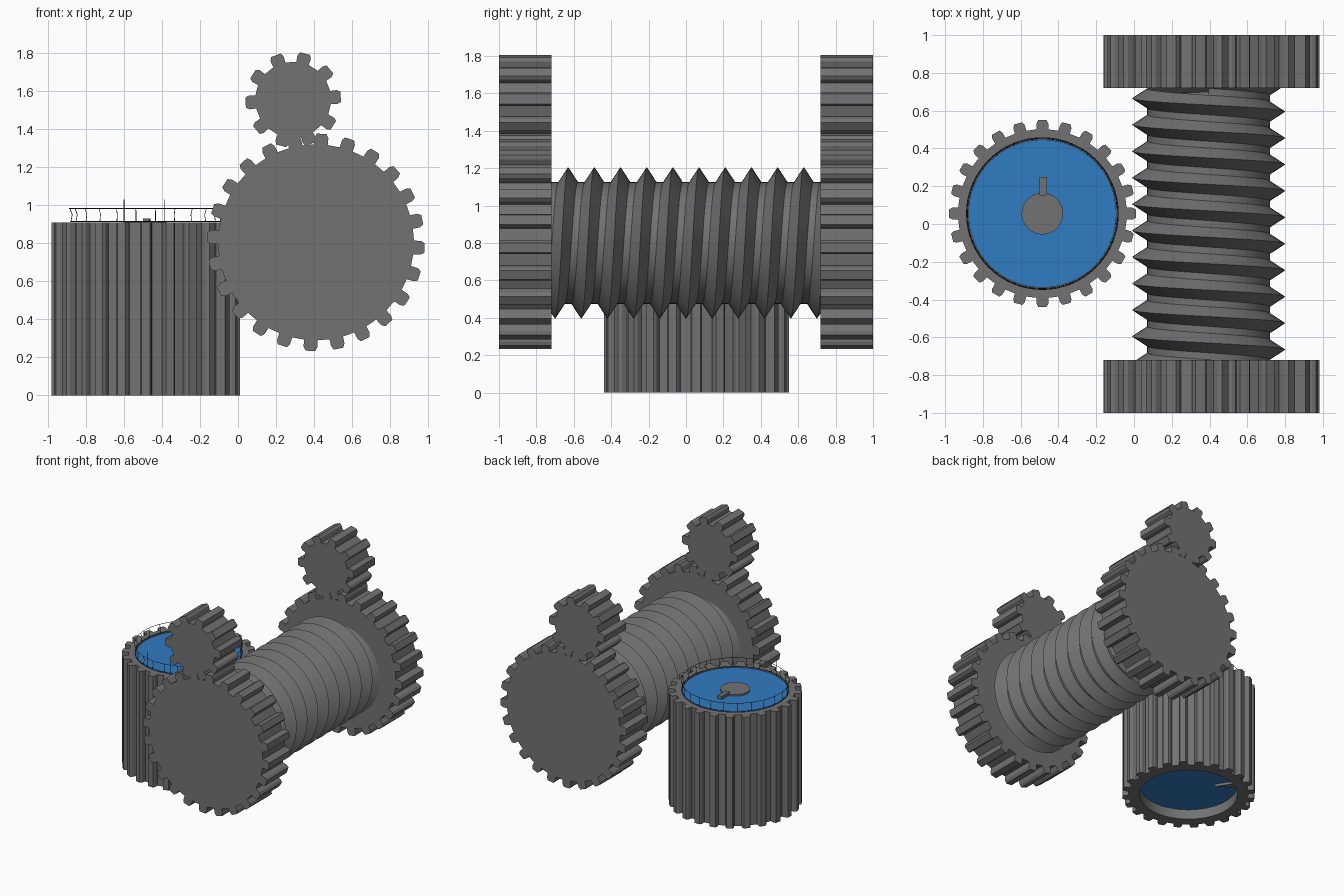
import bpy, bmesh, math
from math import sin, cos, tau, radians
from mathutils import Matrix, Vector

if "Cube" in bpy.data.objects:
    bpy.data.objects.remove(bpy.data.objects["Cube"])


def material(name, rgb):
    m = bpy.data.materials.new(name)
    m.diffuse_color = (*rgb, 1)
    m.use_nodes = True
    m.node_tree.nodes["Principled BSDF"].inputs["Base Color"].default_value = m.diffuse_color
    return m


GREY = material("steel grey", (0.17, 0.17, 0.175))
BLUE = material("dial blue", (0.03, 0.20, 0.54))
DARK = material("dark wire", (0.03, 0.03, 0.03))


def finish(bm, name, mat, smooth=None):
    bmesh.ops.recalc_face_normals(bm, faces=bm.faces)
    me = bpy.data.meshes.new(name)
    bm.to_mesh(me)
    bm.free()
    ob = bpy.data.objects.new(name, me)
    bpy.context.collection.objects.link(ob)
    me.materials.append(mat)
    if smooth:
        bpy.ops.object.select_all(action='DESELECT')
        ob.select_set(True)
        bpy.context.view_layer.objects.active = ob
        bpy.ops.object.shade_smooth_by_angle(angle=radians(smooth))
    return ob


# Toothed outline extruded along local z; with a bore it becomes a ring
TOOTH = [(-0.27, 0), (-0.25, 0.65), (-0.17, 1), (0.17, 1), (0.25, 0.65), (0.27, 0)]


def gear(name, teeth, root, tip, depth, matrix, phase=0.0, bore=None):
    bm = bmesh.new()
    pts = []
    for i in range(teeth):
        for f, h in TOOTH:
            a = (i + f) * tau / teeth + phase
            pts.append((a, root + (tip - root) * h))
    rings = []
    for z in (0, depth):
        rings.append([bm.verts.new((r * cos(a), r * sin(a), z)) for a, r in pts])
    if bore:
        for z in (depth, 0):
            rings.append([bm.verts.new((bore * cos(a), bore * sin(a), z)) for a, r in pts])
        pairs = [(0, 1), (1, 2), (2, 3), (3, 0)]
    else:
        bm.faces.new(rings[0])
        bm.faces.new(rings[1])
        pairs = [(0, 1)]
    n = len(pts)
    for a, b in pairs:
        for i in range(n):
            j = (i + 1) % n
            bm.faces.new((rings[a][i], rings[a][j], rings[b][j], rings[b][i]))
    bm.transform(matrix)
    return finish(bm, name, GREY)


def disc(name, center, radius, z0, z1, mat):
    bm = bmesh.new()
    bmesh.ops.create_cone(bm, cap_ends=True, segments=64, radius1=radius, radius2=radius,
                          depth=z1 - z0,
                          matrix=Matrix.Translation((*center, (z0 + z1) / 2)))
    return finish(bm, name, mat, 30)


def plate(name, points, z0, z1):
    bm = bmesh.new()
    f = bm.faces.new([bm.verts.new((x, y, z0)) for x, y in points])
    ext = bmesh.ops.extrude_face_region(bm, geom=[f])
    bmesh.ops.translate(bm, vec=(0, 0, z1 - z0),
                        verts=[v for v in ext['geom'] if isinstance(v, bmesh.types.BMVert)])
    return finish(bm, name, GREY)


# Large and small gears at both ends of the screw (local z points to -y)
TILT = Matrix.Rotation(radians(90), 4, 'X')
for side, y in (("front", -0.72), ("back", 1.0)):
    gear(side + "_large_gear", 24, 0.515, 0.572, 0.28,
         Matrix.Translation((0.41, y, 0.805)) @ TILT, radians(-3))
    gear(side + "_small_gear", 10, 0.2, 0.252, 0.28,
         Matrix.Translation((0.29, y, 1.555)) @ TILT, radians(3.5))

# Threaded screw: a ridge profile swept along a helix
PITCH, STEPS, TURNS = 0.14, 64, 12
PROFILE = [(-0.052, 0.325), (0.0, 0.405), (0.052, 0.325)]
bm = bmesh.new()
rows = []
for i in range(STEPS * TURNS + 1):
    a = i * tau / STEPS
    y = 0.63 + PITCH * (1 - i / STEPS)
    rows.append([bm.verts.new((0.395 + r * sin(a), y + dy, 0.8 + r * cos(a)))
                 for dy, r in PROFILE])
for i in range(STEPS * TURNS):
    p, q = rows[i], rows[i + 1]
    for k in range(2):
        bm.faces.new((p[k], p[k + 1], q[k + 1], q[k]))
    if i + STEPS + 1 < len(rows):
        s, t = rows[i + STEPS], rows[i + STEPS + 1]
        bm.faces.new((p[0], q[0], t[2], s[2]))
screw = finish(bm, "screw", GREY, 30)

# Upright drum gear with blue dial faces top and bottom
C = (-0.485, 0.055)
gear("drum_gear", 24, 0.447, 0.495, 0.91, Matrix.Translation((*C, 0)), 0, 0.4)
disc("drum_dial", C, 0.392, 0.08, 0.905, BLUE)
disc("dial_hub", C, 0.11, 0.90, 0.918, GREY)
plate("dial_hand", [(C[0] - 0.015, 0.15), (C[0] + 0.02, 0.15), (C[0] + 0.025, 0.25),
                    (C[0] - 0.015, 0.25)], 0.90, 0.93)

# Collar and pointer under the drum
bm = bmesh.new()
quad = [(0.365, 0.0), (0.405, 0.0), (0.405, 0.08), (0.365, 0.08)]
loops = [[bm.verts.new((C[0] + r * cos(i * tau / 64), C[1] + r * sin(i * tau / 64), z))
          for i in range(64)] for r, z in quad]
for k in range(4):
    a, b = loops[k], loops[(k + 1) % 4]
    for i in range(64):
        j = (i + 1) % 64
        bm.faces.new((a[i], a[j], b[j], b[i]))
finish(bm, "bottom_collar", GREY, 30)
d, s = Vector((-0.707, 0.707)), Vector((0.707, 0.707))
plate("bottom_pointer", [tuple(Vector(C) + d * u + s * v) for u, v in
                         [(0.2, 0), (0.37, 0.04), (0.37, -0.04)]], 0.06, 0.085)

# Thin wire cage above the dial: two rings, bowed ticks and two spikes
cu = bpy.data.curves.new("wire_cage", 'CURVE')
cu.dimensions = '3D'
cu.bevel_depth = 0.002
cu.bevel_resolution = 0


def wire(points, cyclic=False):
    sp = cu.splines.new('POLY')
    sp.points.add(len(points) - 1)
    for p, co in zip(sp.points, points):
        p.co = (*co, 1)
    sp.use_cyclic_u = cyclic


def polar(r, a, z):
    return (C[0] + r * cos(a), C[1] + r * sin(a), z)


for r, z in ((0.402, 0.983), (0.397, 0.914)):
    wire([polar(r, i * tau / 64, z) for i in range(64)], True)
for i in range(24):
    a = (i + 0.5) * tau / 24
    wire([polar(0.402, a, 0.983), polar(0.39, a, 0.95), polar(0.397, a, 0.914)])
for x in (-0.6, -0.385):
    wire([(x, -0.32, 0.91), (x, -0.32, 1.03)])
cage = bpy.data.objects.new("wire_cage", cu)
bpy.context.collection.objects.link(cage)
cu.materials.append(DARK)
